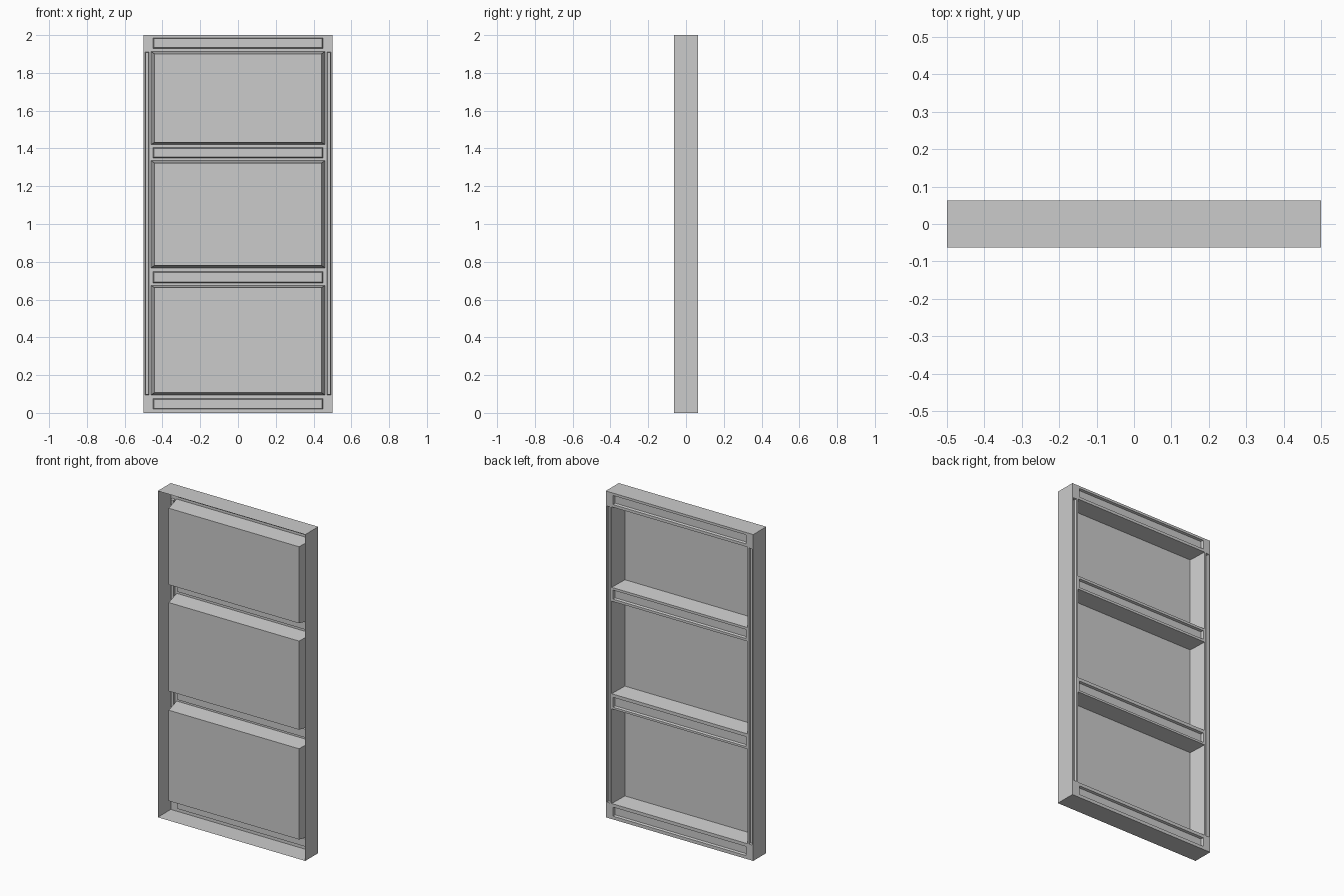
import bpy, bmesh

if "Cube" in bpy.data.objects:
    bpy.data.objects.remove(bpy.data.objects["Cube"])

BACK, FRONT = 0.063, -0.063
PANEL_Y = -0.04          # depth of the pressed panel faces
GROOVE_Y = BACK - 0.014  # depth of the shallow stiffening grooves

# pressed areas as (x0, x1, z0, z1) on the back sheet
trays = [(-0.46, 0.46, a, b) for a, b in ((0.095, 0.675), (0.768, 1.335), (1.42, 1.913))]
rails = [(-0.45, 0.45, a, b) for a, b in ((0.02, 0.075), (0.688, 0.748), (1.35, 1.405), (1.93, 1.985))]
stiles = [(-0.492, -0.47, 0.095, 1.91), (0.47, 0.492, 0.095, 1.91)]


def make(name, faces):
    """Build an object from a list of corner loops, welding shared corners."""
    bm = bmesh.new()
    for f in faces:
        bm.faces.new([bm.verts.new(p) for p in f])
    bmesh.ops.remove_doubles(bm, verts=bm.verts, dist=1e-5)
    bmesh.ops.recalc_face_normals(bm, faces=bm.faces)
    me = bpy.data.meshes.new(name)
    bm.to_mesh(me)
    bm.free()
    ob = bpy.data.objects.new(name, me)
    bpy.context.collection.objects.link(ob)
    return ob


def loop(r, y, inset=(0, 0)):
    x0, x1, z0, z1 = r
    dx, dz = inset
    return [(x0 + dx, y, z0 + dz), (x1 - dx, y, z0 + dz),
            (x1 - dx, y, z1 - dz), (x0 + dx, y, z1 - dz)]


def bridge(a, b):
    return [[a[i], a[(i + 1) % 4], b[(i + 1) % 4], b[i]] for i in range(4)]


def pressing(name, r, depth, inset):
    """Tapered pan pressed forward from the back sheet."""
    a, b = loop(r, BACK), loop(r, depth, inset)
    make(name, bridge(a, b) + [b])


# outer frame: four thin walls, open at the front
outer = (-0.5, 0.5, 0.0, 2.0)
make("outer_frame", bridge(loop(outer, FRONT), loop(outer, BACK)))

# flat back sheet with openings where the pressings go
holes = trays + rails + stiles
xs = sorted({-0.5, 0.5} | {v for h in holes for v in h[:2]})
zs = sorted({0.0, 2.0} | {v for h in holes for v in h[2:]})
cells = []
for x0, x1 in zip(xs, xs[1:]):
    for z0, z1 in zip(zs, zs[1:]):
        cx, cz = (x0 + x1) / 2, (z0 + z1) / 2
        if not any(h[0] < cx < h[1] and h[2] < cz < h[3] for h in holes):
            cells.append(loop((x0, x1, z0, z1), BACK))
sheet = make("back_sheet", cells)
bm = bmesh.new()
bm.from_mesh(sheet.data)
bmesh.ops.dissolve_limit(bm, angle_limit=0.01, verts=bm.verts, edges=bm.edges)
bm.to_mesh(sheet.data)
bm.free()

# deep panels and shallow grooves
for i, r in enumerate(trays):
    pressing(f"panel_{i + 1}", r, PANEL_Y, (0.018, 0.012))
for i, r in enumerate(rails):
    pressing(f"rail_groove_{i + 1}", r, GROOVE_Y, (0.004, 0.004))
for i, r in enumerate(stiles):
    pressing(f"stile_groove_{i + 1}", r, GROOVE_Y, (0.003, 0.003))
